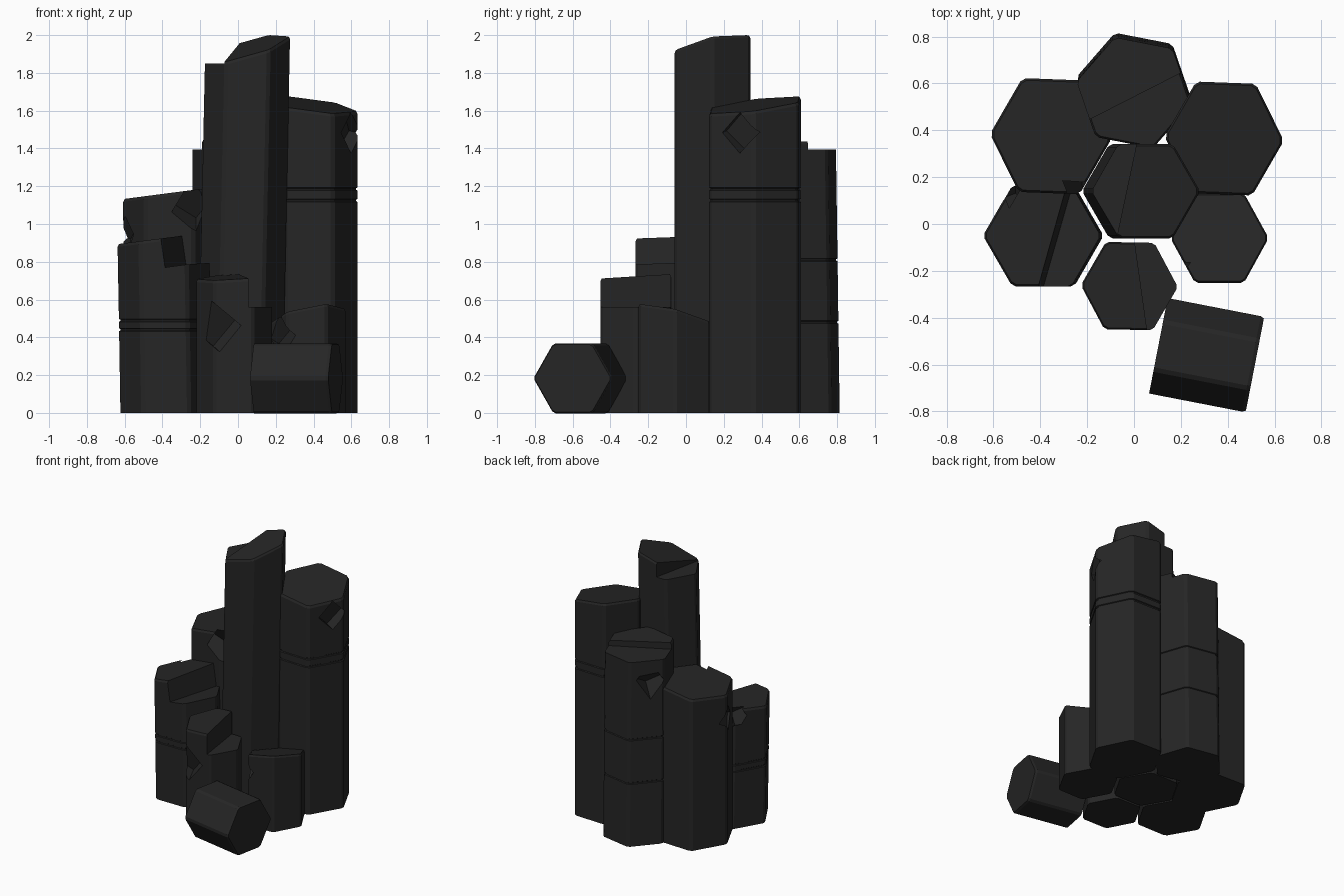
import bpy, bmesh
from math import cos, sin, radians
from mathutils import Vector, Matrix

old = bpy.data.objects.get("Cube")
if old:
    bpy.data.objects.remove(old, do_unlink=True)

stone = bpy.data.materials.new("dark_stone")
stone.use_nodes = True
stone_colour = (0.019, 0.019, 0.019, 1)
stone.diffuse_color = stone_colour
bsdf = stone.node_tree.nodes["Principled BSDF"]
bsdf.inputs["Base Color"].default_value = stone_colour
bsdf.inputs["Roughness"].default_value = 0.9


def hexagon(radius, stretch, turn):
    """Six-sided outline with narrow cut corners."""
    pts = [Vector((radius * cos(radians(60 * i + turn)),
                   radius * stretch * sin(radians(60 * i + turn)))) for i in range(6)]
    out = []
    for i, p in enumerate(pts):
        out += [p.lerp(pts[i - 1], 0.06), p.lerp(pts[(i + 1) % 6], 0.06)]
    return out


def column(name, centre, radius, height, slope=(0, 0), stretch=1, turn=0,
           lean=(0, 0), grooves=()):
    """Loft a hexagon up through its grooves to a slanted, bevelled top."""
    outline = hexagon(radius, stretch, turn)
    levels = [(0, 1)]
    for g in grooves:
        levels += [(g - 0.008, 1), (g - 0.004, 0.97), (g + 0.004, 0.97), (g + 0.008, 1)]
    bm = bmesh.new()
    rings = []
    for z, s in levels:
        rings.append([bm.verts.new((p.x * s + lean[0] * z / height,
                                    p.y * s + lean[1] * z / height, z)) for p in outline])
    for drop, s in ((0.015, 1), (0, 0.965)):
        rings.append([bm.verts.new((p.x * s + lean[0], p.y * s + lean[1],
                                    height - drop + s * (slope[0] * p.x + slope[1] * p.y)))
                      for p in outline])
    n = len(outline)
    for low, high in zip(rings, rings[1:]):
        for i in range(n):
            j = (i + 1) % n
            bm.faces.new((low[i], low[j], high[j], high[i]))
    bm.faces.new(rings[0][::-1])
    bm.faces.new(rings[-1])
    mesh = bpy.data.meshes.new(name)
    bm.to_mesh(mesh)
    bm.free()
    obj = bpy.data.objects.new(name, mesh)
    obj.location = (*centre, 0)
    mesh.materials.append(stone)
    bpy.context.collection.objects.link(obj)
    return obj


def carve(obj, matrix):
    """Subtract a transformed unit cube and throw the cutter away."""
    mesh = bpy.data.meshes.new("cutter")
    bm = bmesh.new()
    bmesh.ops.create_cube(bm, size=1, matrix=matrix)
    bm.to_mesh(mesh)
    bm.free()
    mesh.materials.append(stone)
    cutter = bpy.data.objects.new("cutter", mesh)
    cutter.hide_render = True
    bpy.context.collection.objects.link(cutter)
    mod = obj.modifiers.new("chip", 'BOOLEAN')
    mod.operation, mod.solver, mod.object = 'DIFFERENCE', 'EXACT', cutter
    bpy.context.view_layer.objects.active = obj
    bpy.ops.object.modifier_apply(modifier=mod.name)
    bpy.data.objects.remove(cutter, do_unlink=True)


def step(obj, edge, heading, tilt=0):
    """Break the top down to a ledge on one side of a line."""
    carve(obj, Matrix.Translation(edge) @ Matrix.Rotation(radians(heading), 4, 'Z')
          @ Matrix.Rotation(radians(-tilt), 4, 'Y') @ Matrix.Translation((0.5, 0, 0.5)))


def pocket(obj, place, size, turn=(35, 30, 20)):
    """Knock an angular chip out of a side."""
    rot = Matrix.Identity(4)
    for angle, axis in zip(turn, "XYZ"):
        rot = Matrix.Rotation(radians(angle), 4, axis) @ rot
    carve(obj, Matrix.Translation(place) @ rot @ Matrix.Scale(size, 4))


# Tall middle column
middle = column("middle_column", (0.01, 0.14), 0.232, 1.93, (0.28, 0.2), lean=(0.04, 0))
step(middle, (-0.03, 0.15, 1.85), 168)

# Back row
right_back = column("right_back_column", (0.385, 0.365), 0.255, 1.63, (-0.13, 0.13),
                    stretch=1.08, turn=-2, grooves=(1.125, 1.185))
pocket(right_back, (0.61, 0.28, 1.48), 0.15, (45, 10, -25))

back = column("back_column", (0, 0.58), 0.25, 1.44, (0, -0.05), turn=-11,
              lean=(0, -0.02), grooves=(0.48, 0.81))
step(back, (0.02, 0.555, 1.395), 117)
pocket(back, (-0.2, 0.7, 1.22), 0.14)

left_back = column("left_back_column", (-0.355, 0.375), 0.26, 1.165, (0.13, 0),
                   stretch=1.08, turn=-2)
pocket(left_back, (-0.24, 0.14, 1.09), 0.16)
pocket(left_back, (-0.61, 0.34, 0.95), 0.13, (40, 20, 10))

# Front row
left_front = column("left_front_column", (-0.38, -0.05), 0.25, 0.925, (0.13, 0),
                    lean=(-0.015, 0), grooves=(0.44, 0.49))
step(left_front, (-0.33, -0.07, 0.77), -16, 8)
pocket(left_front, (-0.52, 0.14, 0.86), 0.11)

centre_front = column("centre_front_column", (-0.02, -0.265), 0.207, 0.72, (0.06, 0.07),
                      stretch=1.04, turn=-1)
step(centre_front, (0.03, -0.27, 0.56), 8)
pocket(centre_front, (-0.11, -0.47, 0.45), 0.18, (20, 35, 30))

right_front = column("right_front_column", (0.365, -0.06), 0.21, 0.51, (0.2, -0.25),
                     stretch=1.05)
pocket(right_front, (0.2, -0.2, 0.42), 0.15)

# Fallen piece lying on its side
fallen = column("fallen_column", (0.104, -0.52), 0.214, 0.42, turn=90)
fallen.location.z = 0.183
fallen.rotation_euler = (0, radians(90), radians(-11))
